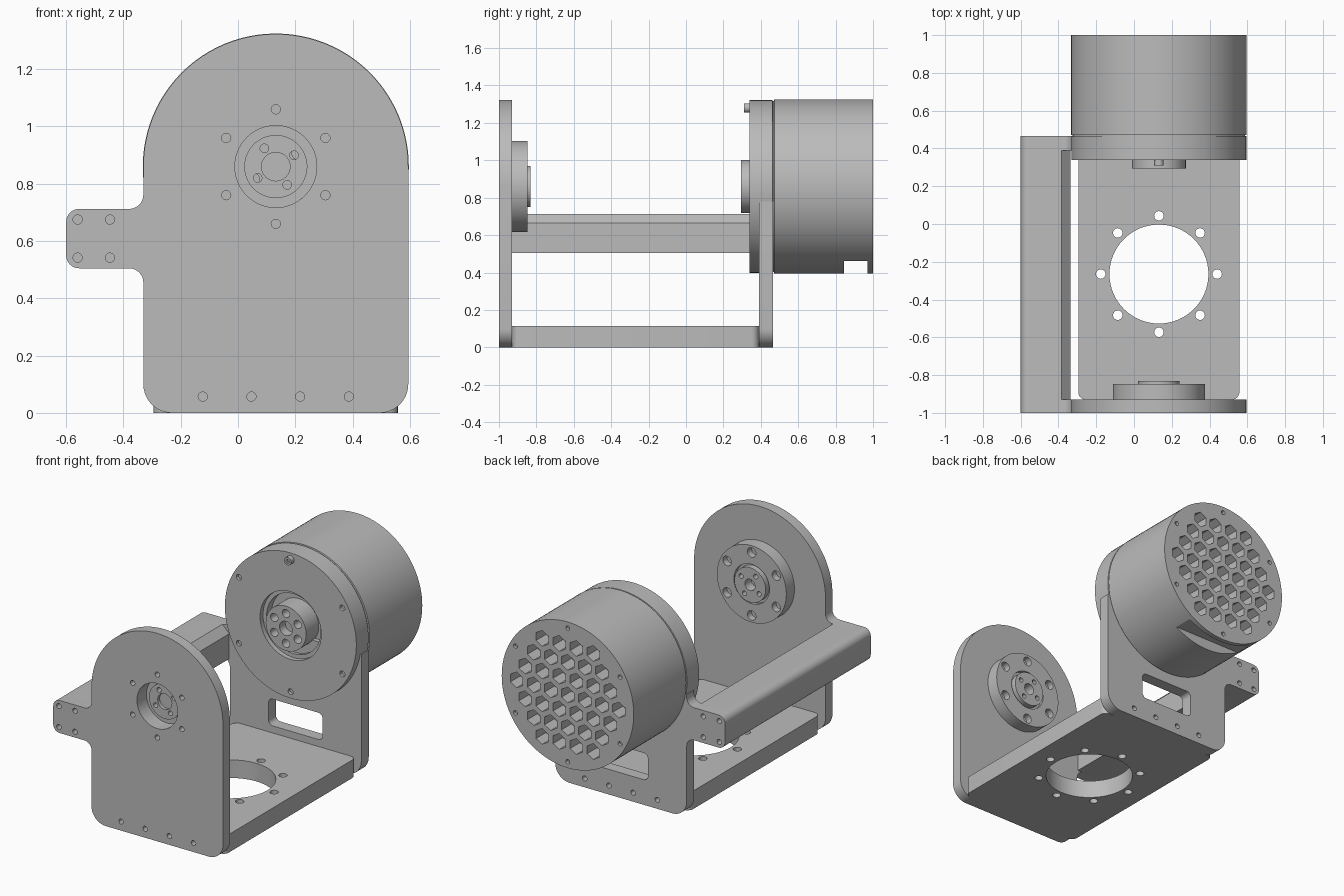
import bpy, bmesh
from math import sin, cos, pi, radians
from mathutils import Vector

if "Cube" in bpy.data.objects:
    bpy.data.objects.remove(bpy.data.objects["Cube"])

grey = bpy.data.materials.new("machined grey")
grey.use_nodes = True
grey.diffuse_color = (0.5, 0.5, 0.5, 1)
grey.node_tree.nodes["Principled BSDF"].inputs["Base Color"].default_value = (0.5, 0.5, 0.5, 1)

CX, CZ, R = 0.132, 0.86, 0.4625      # shared rotation axis and housing radius
LEFT, RIGHT = CX - R, CX + R
FRONT, PLATE_IN = -1.0, -0.93        # front plate
BACK_IN, BACK = 0.39, 0.465          # back plate


def finish(name, bm):
    bmesh.ops.remove_doubles(bm, verts=bm.verts, dist=1e-5)
    bmesh.ops.recalc_face_normals(bm, faces=bm.faces)
    mesh = bpy.data.meshes.new(name)
    bm.to_mesh(mesh)
    bm.free()
    mesh.materials.append(grey)
    ob = bpy.data.objects.new(name, mesh)
    bpy.context.collection.objects.link(ob)
    return ob


def prisms(name, parts, axis="y"):
    """Extrude each (outline, low, high) along the axis."""
    bm = bmesh.new()
    for pts, lo, hi in parts:
        def place(p, d):
            return (p[0], d, p[1]) if axis == "y" else (p[0], p[1], d)
        a = [bm.verts.new(place(p, lo)) for p in pts]
        b = [bm.verts.new(place(p, hi)) for p in pts]
        bm.faces.new(a)
        bm.faces.new(b[::-1])
        for i in range(len(a)):
            j = (i + 1) % len(a)
            bm.faces.new((a[i], b[i], b[j], a[j]))
    return finish(name, bm)


def lathe(name, profile, closed=False):
    """Spin an (r, y) profile about the rotation axis."""
    bm = bmesh.new()
    vs = [bm.verts.new((CX + r, y, CZ)) for r, y in profile]
    es = [bm.edges.new(pair) for pair in zip(vs, vs[1:])]
    if closed:
        es.append(bm.edges.new((vs[-1], vs[0])))
    bmesh.ops.spin(bm, geom=vs + es, cent=(CX, 0, CZ), axis=(0, 1, 0),
                   angle=2 * pi, steps=96)
    return finish(name, bm)


def rounded(corners):
    """Outline with right-angled corners (x, y, radius, steps) rounded."""
    out = []
    for i, (x, y, r, n) in enumerate(corners):
        p = Vector((x, y))
        if r == 0:
            out.append(p)
            continue
        u = (Vector(corners[i - 1][:2]) - p).normalized()
        v = (Vector(corners[(i + 1) % len(corners)][:2]) - p).normalized()
        c = p + (u + v) * r
        for k in range(n + 1):
            t = pi / 2 * k / n
            out.append(c - (v * cos(t) + u * sin(t)) * r)
    return out


def box(x0, x1, y0, y1, r=0):
    return rounded([(x0, y0, r, 6), (x0, y1, r, 6), (x1, y1, r, 6), (x1, y0, r, 6)])


def ngon(x, y, r, n=24, turn=0):
    return [(x + r * cos(turn + 2 * pi * k / n), y + r * sin(turn + 2 * pi * k / n))
            for k in range(n)]


def ring(count, radius, r, start=90, cx=CX, cy=CZ):
    """Small circles evenly spaced on a larger one."""
    return [ngon(cx + radius * cos(a), cy + radius * sin(a), r)
            for a in (radians(start) + 2 * pi * k / count for k in range(count))]


def cut(ob, parts, axis="y"):
    cutter = prisms("cutter", parts, axis)
    mod = ob.modifiers.new("holes", "BOOLEAN")
    mod.operation, mod.solver, mod.object = "DIFFERENCE", "EXACT", cutter
    deps = bpy.context.evaluated_depsgraph_get()
    mesh = bpy.data.meshes.new_from_object(ob.evaluated_get(deps))
    ob.modifiers.clear()
    ob.data = mesh
    bpy.data.objects.remove(cutter)


# Plates, each with a side tab
TAB0, TAB1, TABX = 0.505, 0.712, -0.6


def plate_outline(top, top_radius):
    return rounded([(LEFT, 0, 0.1, 10), (LEFT, TAB0, 0.05, 8), (TABX, TAB0, 0.045, 8),
                    (TABX, TAB1, 0.045, 8), (LEFT, TAB1, 0.05, 8),
                    (LEFT, top, top_radius, 32), (RIGHT, top, top_radius, 32),
                    (RIGHT, 0, 0.1, 10)])


screw_holes = [ngon(CX + s * 0.17, 0.057, 0.016) for s in (-1.5, -0.5, 0.5, 1.5)]
screw_holes += [ngon(x, z, 0.016) for x in (-0.56, -0.447) for z in (0.542, 0.675)]

front_plate = prisms("front_plate", [(plate_outline(CZ + R, R - 0.0005), FRONT, PLATE_IN)])
openings = screw_holes + ring(6, 0.2, 0.016) + [ngon(CX, CZ, 0.143, 64)]
cut(front_plate, [(h, FRONT - 0.05, PLATE_IN + 0.05) for h in openings])

back_plate = prisms("back_plate", [(plate_outline(0.78, 0), BACK_IN, BACK)])
window = box(CX - 0.19, CX + 0.19, 0.16, 0.33, 0.03)
cut(back_plate, [(h, BACK_IN - 0.05, BACK + 0.05) for h in screw_holes + [window]])

# Base with a large opening and a ring of bolt holes
base = prisms("base", [(box(-0.295, 0.558, PLATE_IN, BACK_IN, 0.04), 0, 0.115)], "z")
opening = [ngon(CX, -0.265, 0.262, 64)] + ring(8, 0.308, 0.025, 0, CX, -0.265)
cut(base, [(h, -0.1, 0.2) for h in opening], "z")

# Side bar joining the plates
prisms("side_bar", [(rounded([(TABX, TAB0, 0.045, 8), (TABX, TAB1, 0.045, 8),
                              (-0.335, TAB1, 0.048, 1), (-0.335, TAB0, 0, 1)]),
                     PLATE_IN, BACK_IN)])
# Bearing on the inside of the front plate
bearing = lathe("bearing_flange", [(0.143, PLATE_IN), (0.244, PLATE_IN), (0.244, -0.848),
                                   (0.125, -0.848), (0.125, -0.87), (0.1, -0.87),
                                   (0.1, -0.905), (0.143, -0.905)], True)
cut(bearing, [(h, -0.89, -0.8) for h in ring(6, 0.2, 0.03)])
bearing_hub = lathe("bearing_hub", [(0, -0.925), (0.11, -0.925), (0.11, -0.832), (0, -0.832)])
cut(bearing_hub, [(h, -1, -0.8) for h in ring(4, 0.075, 0.015, 32)]
    + [(ngon(CX, CZ, 0.05), -1, -0.905), (ngon(CX, CZ, 0.036), -0.895, -0.8)])

# Motor housing with recessed face, honeycomb vents and connector notch
housing = lathe("motor_housing", [(0, 0.42), (0.19, 0.42), (0.19, 0.37), (0.215, 0.37),
                                  (0.215, 0.34), (R, 0.34), (R, 0.462), (R - 0.006, 0.464),
                                  (R - 0.006, 0.47), (R + 0.002, 0.472), (R + 0.002, 1),
                                  (0, 1)])
pitch = 0.12
vents = []
for row in range(-3, 4):
    count = 7 - abs(row)
    for k in range(count):
        vents.append(ngon(CX + (k - (count - 1) / 2) * pitch,
                          CZ + row * pitch * 0.866, 0.05, 6, pi / 6))
cut(housing, [(h, 0.9, 1.05) for h in vents]
    + [(h, 0.98, 1.05) for h in ring(6, 0.425, 0.014)]
    + [(h, 0.3, 0.36) for h in ring(6, 0.42, 0.018)]
    + [(box(CX - 0.35, CX + 0.35, 0.3, 0.463), 0.845, 0.97)])

# Output hub and the index screw on the motor face
output_hub = lathe("output_hub", [(0, 0.293), (0.142, 0.293), (0.142, 0.43), (0, 0.43)])
cut(output_hub, [(h, 0.25, 0.35) for h in ring(6, 0.095, 0.026) + [ngon(CX, CZ, 0.045)]])
index_screw = prisms("index_screw", [(ngon(CX, 1.28, 0.025), 0.31, 0.36)])
cut(index_screw, [(ngon(CX, 1.28, 0.013, 6), 0.3, 0.325)])

# Smooth the round walls, keep machined edges sharp
for ob in list(bpy.context.scene.objects):
    if ob.type == "MESH":
        bpy.ops.object.select_all(action="DESELECT")
        ob.select_set(True)
        bpy.context.view_layer.objects.active = ob
        bpy.ops.object.shade_smooth_by_angle(angle=radians(30))
